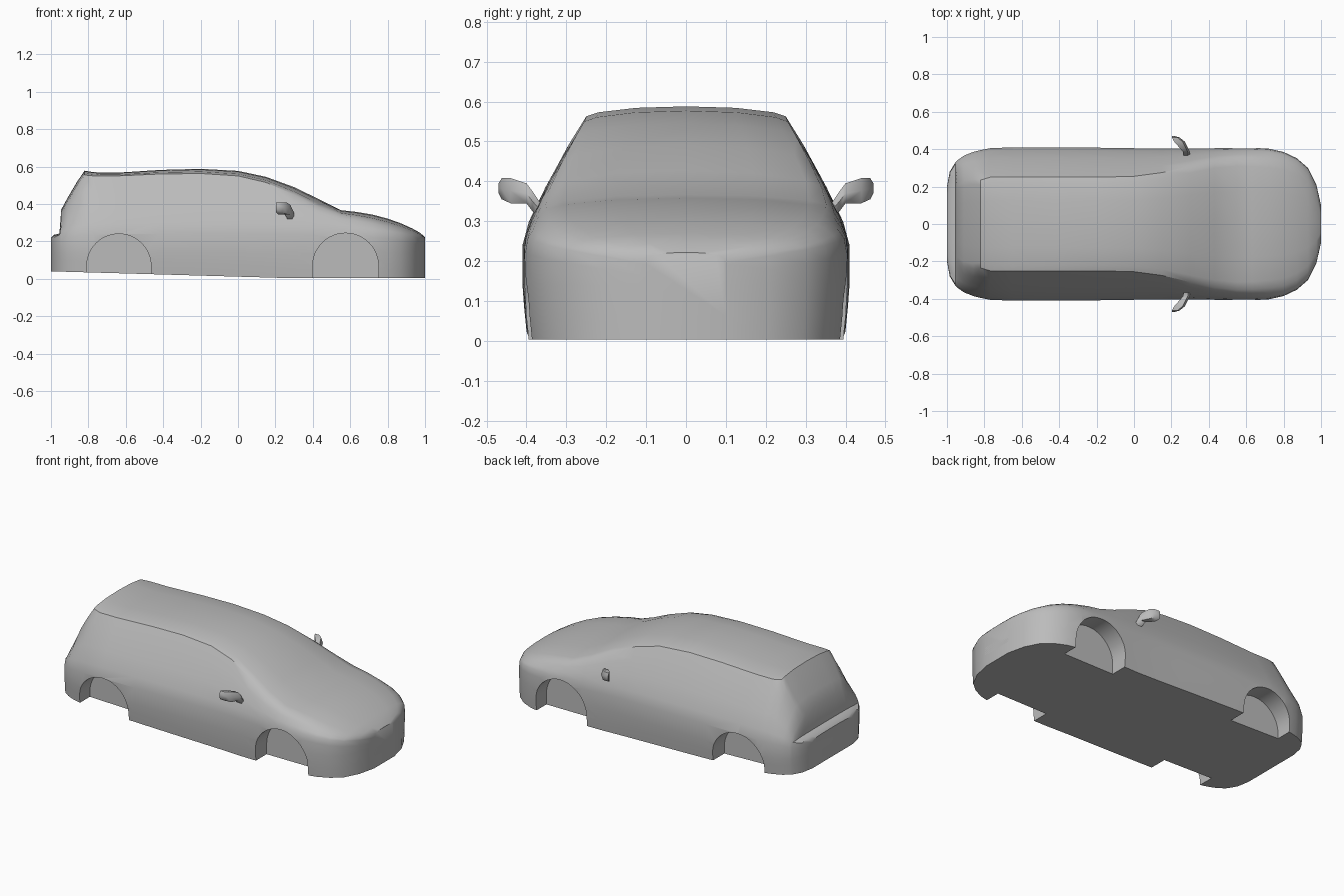
import bpy, bmesh, math

cube = bpy.data.objects.get("Cube")
if cube:
    bpy.data.objects.remove(cube, do_unlink=True)

paint = bpy.data.materials.new("grey paint")
paint.use_nodes = True
GREY = (0.5, 0.5, 0.5, 1)
paint.diffuse_color = GREY
paint.node_tree.nodes["Principled BSDF"].inputs["Base Color"].default_value = GREY


def make_object(name, bm):
    bmesh.ops.recalc_face_normals(bm, faces=bm.faces[:])
    mesh = bpy.data.meshes.new(name)
    bm.to_mesh(mesh)
    bm.free()
    mesh.materials.append(paint)
    obj = bpy.data.objects.new(name, mesh)
    bpy.context.collection.objects.link(obj)
    return obj


def loft(name, rings):
    """Skin closed rings of equal length and cap both ends."""
    bm = bmesh.new()
    rows = [[bm.verts.new(p) for p in ring] for ring in rings]
    for a, b in zip(rows, rows[1:]):
        for i in range(len(a)):
            j = (i + 1) % len(a)
            bm.faces.new((a[i], a[j], b[j], b[i]))
    bm.faces.new(rows[0])
    bm.faces.new(rows[-1])
    return make_object(name, bm)


def smooth(obj, degrees):
    bpy.ops.object.select_all(action="DESELECT")
    obj.select_set(True)
    bpy.context.view_layer.objects.active = obj
    bpy.ops.object.shade_smooth_by_angle(angle=math.radians(degrees))


# Body stations: x, half width, belt height, shoulder y, shoulder z, top z
STATIONS = [
    (-1.0, .20, .20, .17, .215, .22),
    (-.985, .28, .22, .22, .23, .235),
    (-.955, .33, .235, .24, .24, .242),
    (-.945, .34, .24, .20, .35, .37),
    (-.91, .365, .25, .23, .41, .435),
    (-.86, .385, .255, .24, .49, .52),
    (-.82, .395, .26, .235, .555, .578),
    (-.77, .405, .265, .25, .55, .57),
    (-.65, .41, .27, .25, .55, .567),
    (-.42, .41, .27, .25, .56, .582),
    (-.2, .408, .27, .25, .563, .588),
    (0, .405, .27, .255, .55, .577),
    (.15, .403, .27, .275, .515, .545),
    (.3, .403, .265, .31, .45, .49),
    (.43, .405, .26, .34, .385, .427),
    (.55, .407, .255, .352, .342, .367),
    (.63, .407, .25, .35, .33, .358),
    (.72, .403, .25, .342, .312, .343),
    (.8, .385, .245, .33, .292, .322),
    (.87, .352, .235, .30, .272, .297),
    (.93, .30, .225, .255, .25, .27),
    (.975, .21, .21, .18, .232, .245),
    (1.0, .10, .19, .085, .212, .222),
]


def body_ring(x, w, belt, ys, zs, top):
    floor = .003 + .037 * min(1, max(0, (.3 - x) / 1.3))
    side = lambda t, bulge: (w + (ys - w) * t + bulge, belt + (zs - belt) * t)
    half = [(w * .975, floor), (w * .99, floor + .06), (w, .14), (w, belt - .03),
            side(.1, 0), side(.4, .006), side(.75, .006), side(1, 0),
            (ys * .88, zs + (top - zs) * .4), (ys * .5, zs + (top - zs) * .85)]
    ring = [(x, y, z) for y, z in half] + [(x, 0, top)]
    return ring + [(x, -y, z) for y, z in reversed(half)]


body = loft("car_body", [body_ring(*s) for s in STATIONS])

# Wheel wells cut into both sides
for centre, radius in ((.575, .176), (-.637, .172)):
    for sign in (-1, 1):
        arc = [(centre + radius * math.cos(math.pi * i / 24),
                .068 + radius * math.sin(math.pi * i / 24)) for i in range(25)]
        arc += [(centre - radius, -.1), (centre + radius, -.1)]
        cutter = loft("wheel_well_cutter",
                      [[(x, sign * y, z) for x, z in arc] for y in (.29, .6)])
        cutter.hide_render = True
        cut = body.modifiers.new("wheel well", "BOOLEAN")
        cut.operation = "DIFFERENCE"
        cut.solver = "EXACT"
        cut.object = cutter
        bpy.context.view_layer.objects.active = body
        bpy.ops.object.modifier_apply(modifier=cut.name)
        bpy.data.objects.remove(cutter, do_unlink=True)
smooth(body, 38)

# Door mirrors: y, back x, front x, bottom z, top z
MIRROR = [(.365, .265, .30, .31, .345), (.385, .262, .30, .325, .375),
          (.40, .25, .292, .345, .395), (.44, .215, .272, .345, .408),
          (.462, .203, .245, .355, .408), (.47, .203, .22, .37, .395)]
for side_name, sign in (("left", 1), ("right", -1)):
    rings = [[(a, sign * y, lo), (b - .01, sign * y, lo), (b, sign * y, (lo + hi) / 2),
              (b - .012, sign * y, hi), (a, sign * y, hi)] for y, a, b, lo, hi in MIRROR]
    smooth(loft(side_name + "_door_mirror", rings), 45)

# Thin licence plate panels on both bumpers
for name, x, depth in (("front_plate_panel", .996, .004), ("rear_plate_panel", -1.0, .004)):
    loft(name, [[(px, -.1, .075), (px, .1, .075), (px, .1, .125), (px, -.1, .125)]
                for px in (x, x + depth)])
